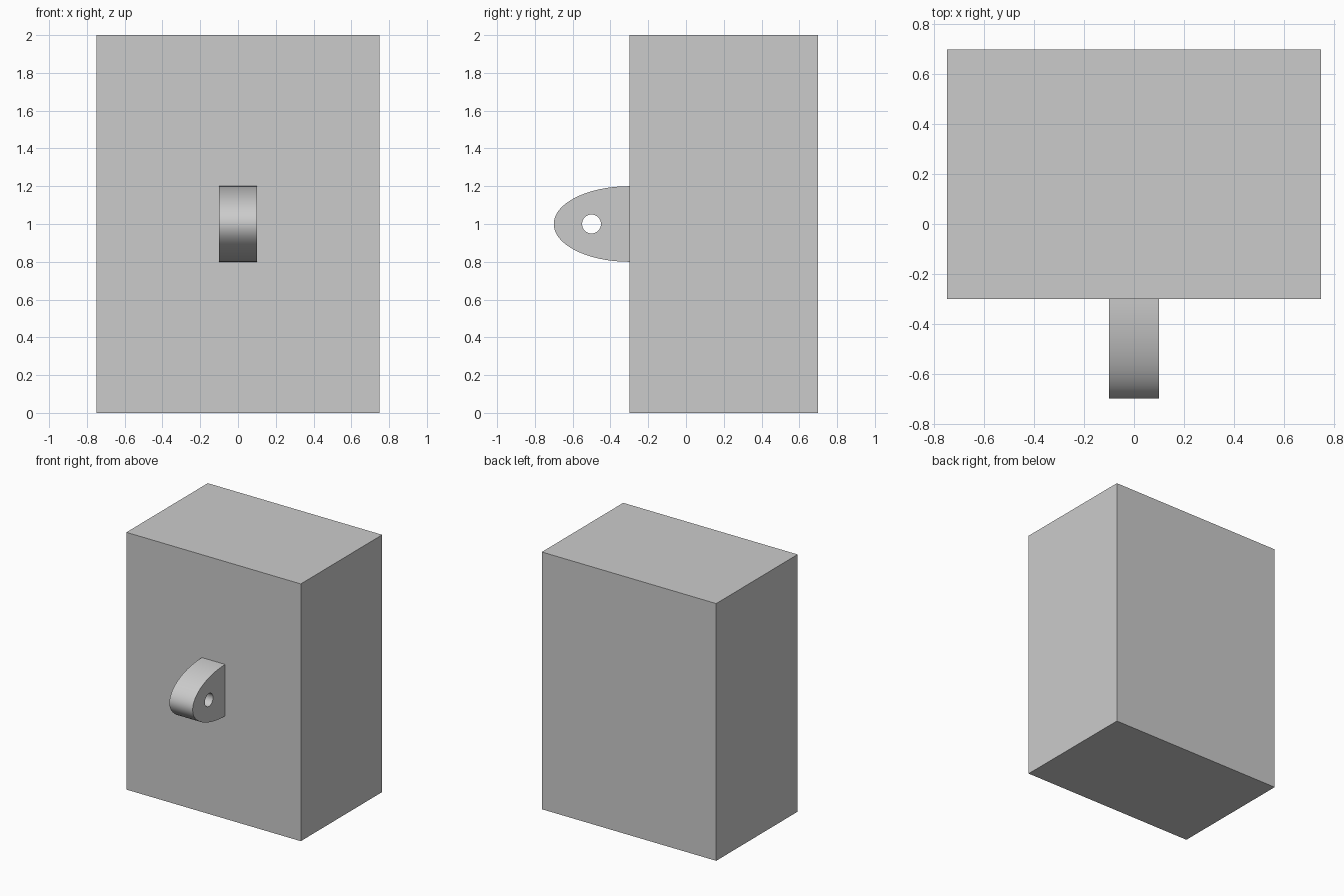
import bpy, bmesh
from math import sin, cos, pi, radians

if "Cube" in bpy.data.objects:
    bpy.data.objects.remove(bpy.data.objects["Cube"])

# Cabinet body
bpy.ops.mesh.primitive_cube_add(size=1, location=(0, 0.2, 1))
body = bpy.context.object
body.name = "body"
body.scale = (1.5, 1.0, 2.0)
bpy.ops.object.transform_apply(location=False, rotation=False, scale=True)


def add_loop(bm, points, x):
    """Closed edge loop in the y-z plane."""
    verts = [bm.verts.new((x, y, z)) for y, z in points]
    return [bm.edges.new((v, verts[i - 1])) for i, v in enumerate(verts)]


# Lug profile: half ellipse with a round pin hole
N, M = 48, 32
outline = [(-0.3 - 0.4 * sin(pi * i / N), 1 + 0.2 * cos(pi * i / N)) for i in range(N + 1)]
hole = [(-0.5 + 0.05 * cos(2 * pi * i / M), 1 + 0.05 * sin(2 * pi * i / M)) for i in range(M)]

# Fill the profile and extrude it across x
bm = bmesh.new()
edges = add_loop(bm, outline, -0.1) + add_loop(bm, hole, -0.1)
bmesh.ops.triangle_fill(bm, edges=edges, use_beauty=True, normal=(-1, 0, 0))
ext = bmesh.ops.extrude_face_region(bm, geom=bm.faces[:], use_keep_orig=True)
moved = [g for g in ext["geom"] if isinstance(g, bmesh.types.BMVert)]
bmesh.ops.translate(bm, verts=moved, vec=(0.2, 0, 0))
bmesh.ops.recalc_face_normals(bm, faces=bm.faces[:])
mesh = bpy.data.meshes.new("hasp_lug")
bm.to_mesh(mesh)
bm.free()
lug = bpy.data.objects.new("hasp_lug", mesh)
bpy.context.collection.objects.link(lug)

# Smooth curved rims, sharp corners
bpy.ops.object.select_all(action='DESELECT')
lug.select_set(True)
bpy.context.view_layer.objects.active = lug
bpy.ops.object.shade_smooth_by_angle(angle=radians(30))
